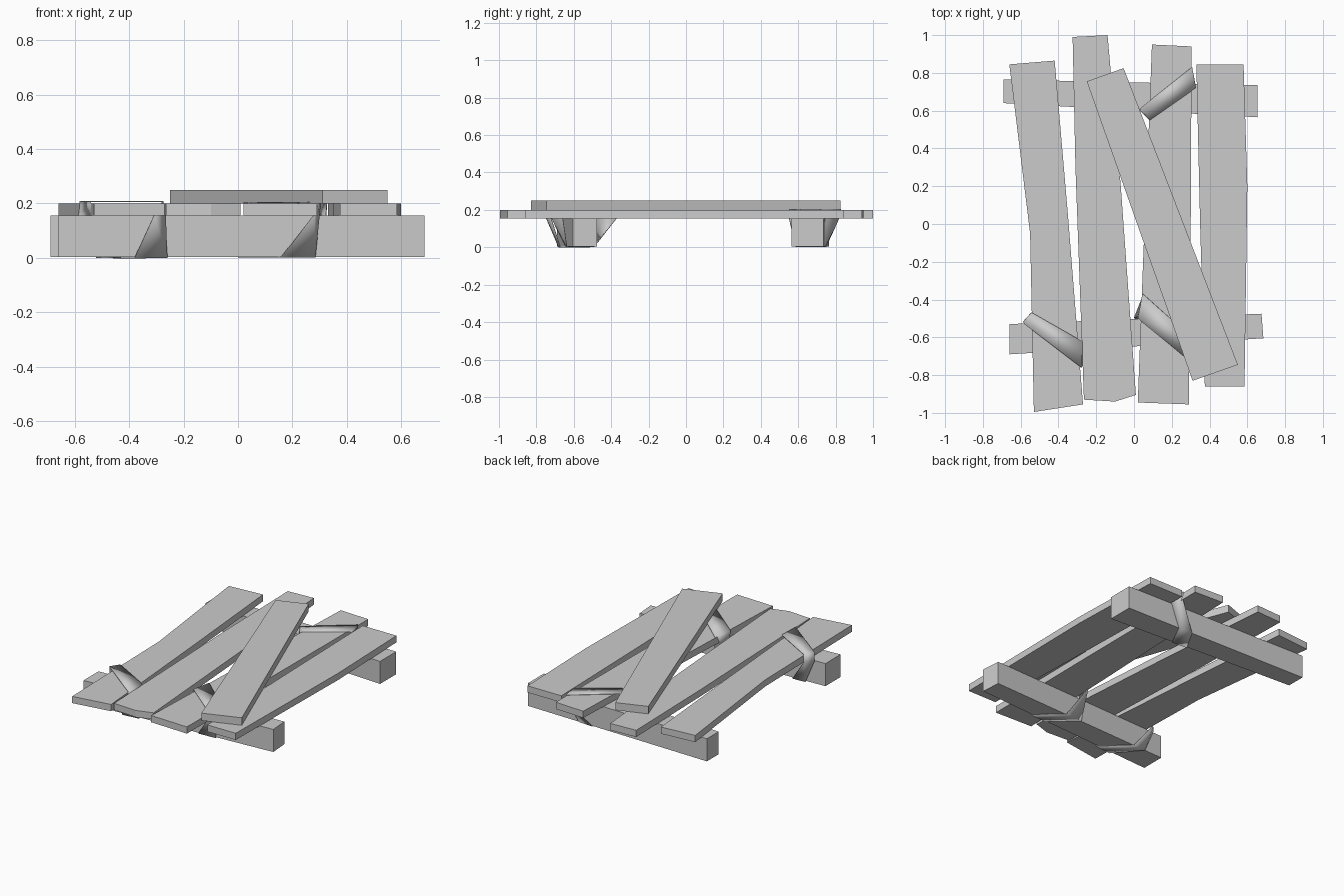
import bpy
import bmesh

cube = bpy.data.objects.get("Cube")
if cube:
    bpy.data.objects.remove(cube, do_unlink=True)

GREY = (0.6, 0.6, 0.6, 1)
wood = bpy.data.materials.new("plain_grey")
wood.use_nodes = True
wood.diffuse_color = GREY
wood.node_tree.nodes["Principled BSDF"].inputs["Base Color"].default_value = GREY


def finish(name, bm):
    bmesh.ops.recalc_face_normals(bm, faces=bm.faces)
    mesh = bpy.data.meshes.new(name)
    bm.to_mesh(mesh)
    bm.free()
    mesh.materials.append(wood)
    obj = bpy.data.objects.new(name, mesh)
    bpy.context.collection.objects.link(obj)
    return obj


def board(name, outline, low, high):
    """Extrude a top outline between two heights."""
    bm = bmesh.new()
    base = bm.faces.new([bm.verts.new((x, y, low)) for x, y in outline])
    new = bmesh.ops.extrude_face_region(bm, geom=[base])["geom"]
    for v in new:
        if isinstance(v, bmesh.types.BMVert):
            v.co.z = high
    return finish(name, bm)


def strap(name, stations):
    """Closed band through pairs of edge points."""
    bm = bmesh.new()
    rows = [[bm.verts.new(p) for p in pair] for pair in stations]
    for (a, b), (c, d) in zip(rows, rows[1:] + rows[:1]):
        bm.faces.new((a, b, d, c))
    obj = finish(name, bm)
    for p in obj.data.polygons:
        p.use_smooth = True
    thick = obj.modifiers.new("thickness", 'SOLIDIFY')
    thick.thickness = 0.004
    return obj


# Cross beams underneath
UNDER, DECK, TOP = 0.155, 0.2, 0.25
board("front_beam", [(-.66, -.69), (.685, -.605), (.675, -.475), (-.66, -.53)], 0.004, UNDER)
board("back_beam", [(-.69, .64), (.655, .565), (.655, .735), (-.69, .765)], 0.004, UNDER)

# Uneven deck planks
planks = {
    "right_plank": [(-.66, .845), (-.55, -.05), (-.53, -.995), (-.27, -.955),
                    (-.35, .05), (-.42, .865)],
    "inner_right_plank": [(-.325, .99), (-.31, .3), (-.265, -.93), (-.1, -.94),
                          (.01, -.905), (-.07, .2), (-.14, 1)],
    "inner_left_plank": [(.095, .95), (.08, .55), (.05, -.15), (.02, -.945),
                         (.29, -.955), (.3, -.05), (.305, .94)],
    "left_plank": [(.33, .845), (.35, 0), (.375, -.86), (.585, -.86),
                   (.6, .2), (.58, .845)],
}
for name, outline in planks.items():
    board(name, outline, UNDER, DECK)

# Loose plank lying across the deck
board("loose_plank", [(-.25, .755), (.31, -.83), (.55, -.745), (-.055, .825)], DECK, TOP)

# Bands lashing planks to beams: over the deck, down, under the beam, up
OVER, LOW = 0.206, 0.002
strap("front_right_strap", [
    ((-.58, -.53, OVER), (-.54, -.47, OVER)),
    ((-.28, -.76, OVER), (-.275, -.62, OVER)),
    ((-.31, -.745, UNDER), (-.268, -.72, UNDER)),
    ((-.38, -.68, LOW), (-.26, -.67, LOW)),
    ((-.52, -.52, LOW), (-.43, -.515, LOW)),
    ((-.585, -.52, UNDER), (-.54, -.47, UNDER))])
strap("front_left_strap", [
    ((.02, -.5, OVER), (.045, -.37, OVER)),
    ((.29, -.72, OVER), (.305, -.6, OVER)),
    ((.28, -.72, UNDER), (.3, -.66, UNDER)),
    ((.16, -.645, LOW), (.285, -.638, LOW)),
    ((0, -.495, LOW), (.12, -.49, LOW)),
    ((.02, -.49, UNDER), (.05, -.37, UNDER))])
strap("back_left_strap", [
    ((.03, .61, OVER), (.085, .55, OVER)),
    ((.308, .83, OVER), (.328, .72, OVER)),
    ((.3, .82, UNDER), (.325, .74, UNDER)),
    ((.17, .75, LOW), (.27, .745, LOW)),
    ((.08, .592, LOW), (.19, .585, LOW)),
    ((.03, .6, UNDER), (.08, .55, UNDER))])
